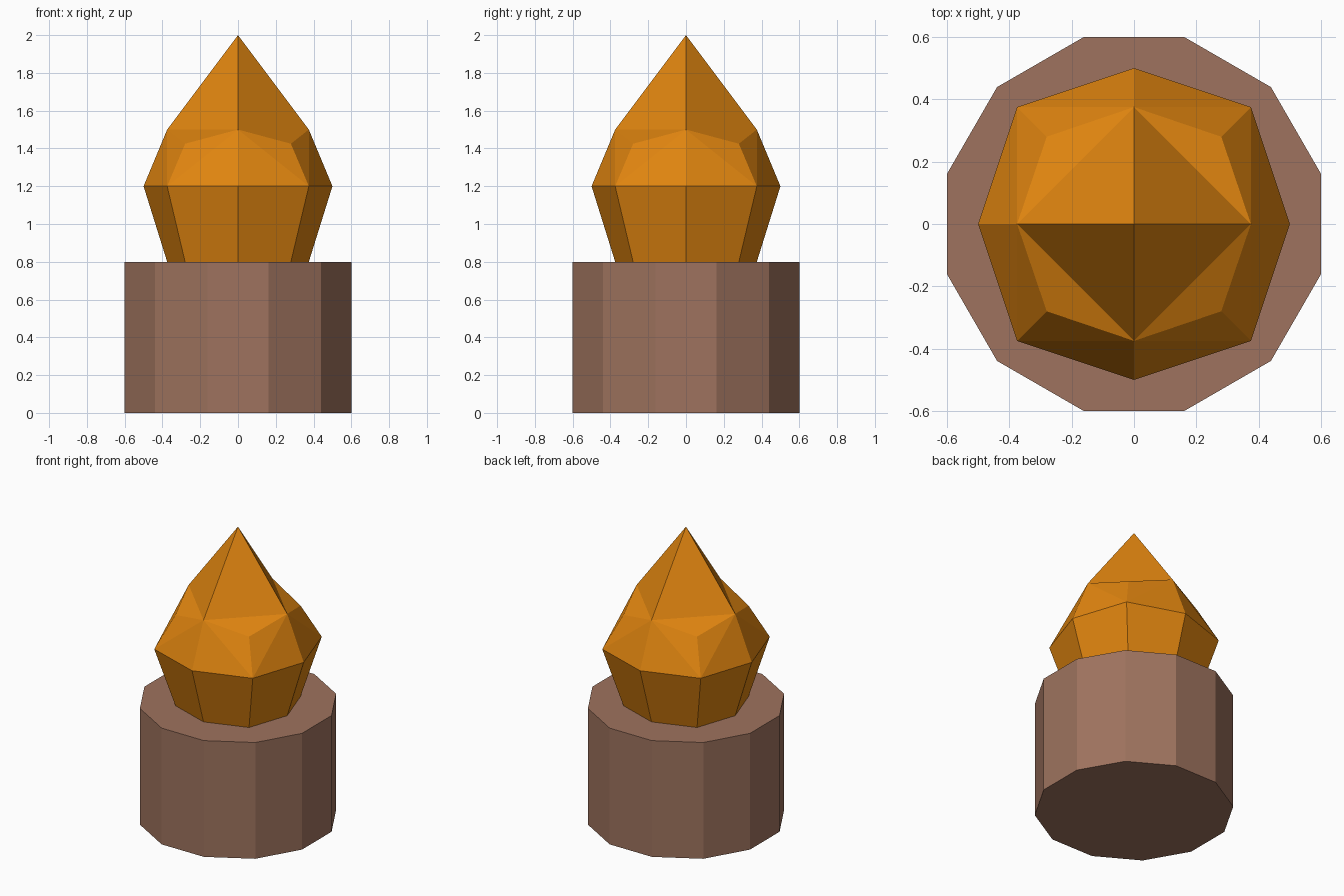
import bpy, bmesh
from math import cos, sin, pi

cube = bpy.data.objects.get("Cube")
if cube:
    bpy.data.objects.remove(cube, do_unlink=True)


def material(name, rgb):
    mat = bpy.data.materials.new(name)
    mat.use_nodes = True
    mat.diffuse_color = (*rgb, 1)
    mat.node_tree.nodes["Principled BSDF"].inputs["Base Color"].default_value = (*rgb, 1)
    return mat


def finish(bm, name, mat):
    bmesh.ops.recalc_face_normals(bm, faces=bm.faces)
    mesh = bpy.data.meshes.new(name)
    bm.to_mesh(mesh)
    bm.free()
    mesh.materials.append(mat)
    obj = bpy.data.objects.new(name, mesh)
    bpy.context.collection.objects.link(obj)
    return obj


def ring(bm, axis_r, corner, axis_z, corner_z):
    """Eight points alternating between the axes and the diagonals."""
    points = []
    for i in range(8):
        a = i * pi / 4
        r, z = (corner * 2 ** 0.5, corner_z) if i % 2 else (axis_r, axis_z)
        points.append(bm.verts.new((r * cos(a), r * sin(a), z)))
    return points


brown = material("brown", (0.342, 0.171, 0.112))
orange = material("orange", (0.75, 0.235, 0.005))

# Twelve-sided base block
bm = bmesh.new()
radius = 0.6 / cos(pi / 12)
bottom = [bm.verts.new((radius * cos(a), radius * sin(a), 0))
          for a in [(i + 0.5) * pi / 6 for i in range(12)]]
face = bm.faces.new(bottom)
top = bmesh.ops.extrude_face_region(bm, geom=[face], use_keep_orig=True)["geom"]
bmesh.ops.translate(bm, vec=(0, 0, 0.8),
                    verts=[v for v in top if isinstance(v, bmesh.types.BMVert)])
finish(bm, "base", brown)

# Faceted flame: octagonal belly, bevelled shoulders and a four-sided tip
bm = bmesh.new()
foot = ring(bm, 0.375, 0.28, 0.8, 0.8)
belly = ring(bm, 0.5, 0.375, 1.2, 1.2)
shoulder = ring(bm, 0.375, 0.28, 1.5, 1.425)
tip = bm.verts.new((0, 0, 2))
bm.faces.new(foot)
for i in range(8):
    j = (i + 1) % 8
    bm.faces.new((foot[i], foot[j], belly[j], belly[i]))
    axis, diag = (j, i) if i % 2 else (i, j)
    bm.faces.new((belly[axis], belly[diag], shoulder[axis]))
    bm.faces.new((belly[diag], shoulder[diag], shoulder[axis]))
for i in range(0, 8, 2):
    k = (i + 2) % 8
    bm.faces.new((shoulder[i], shoulder[i + 1], shoulder[k]))
    bm.faces.new((shoulder[i], shoulder[k], tip))
finish(bm, "flame", orange)
